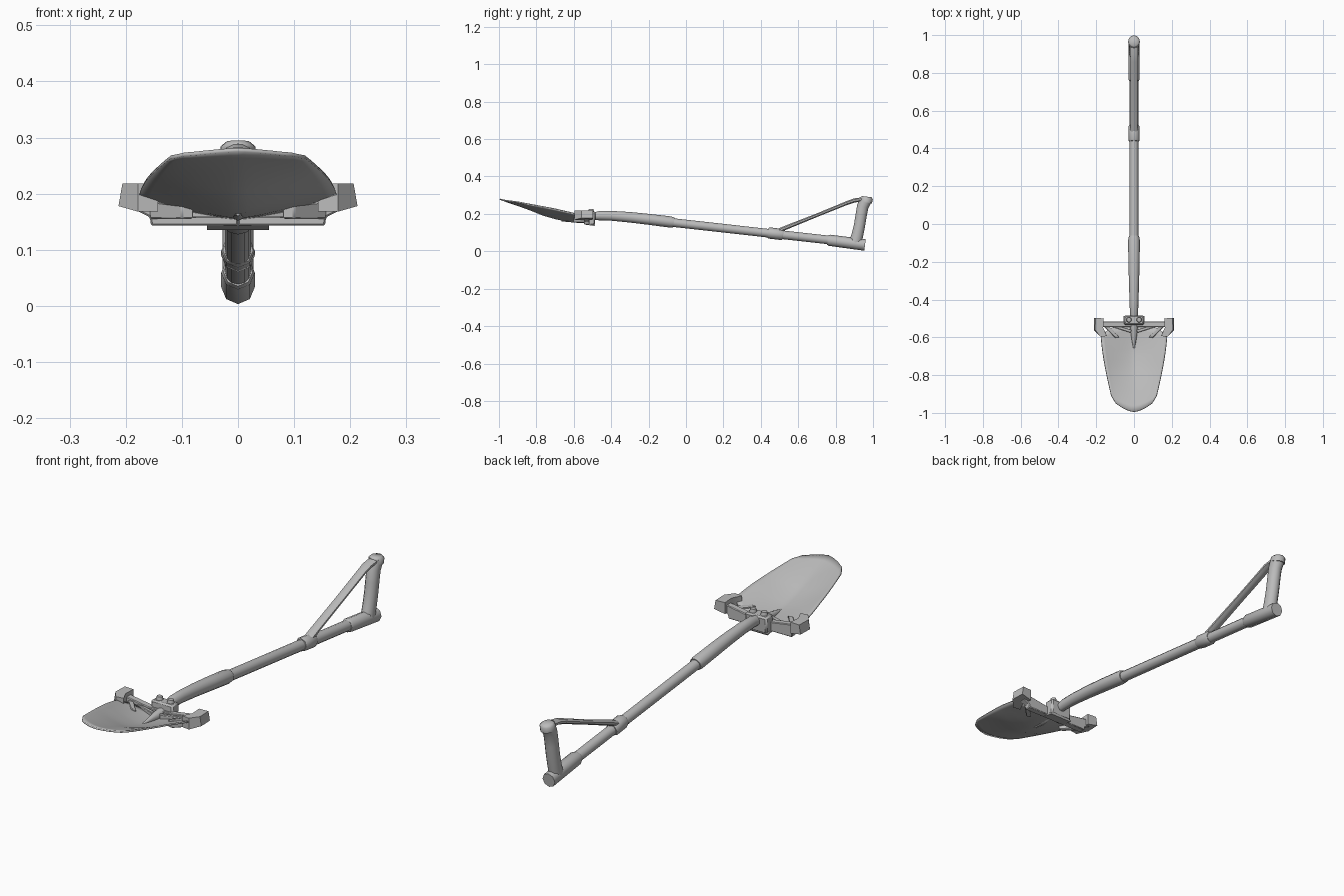
import bpy, bmesh, math
from mathutils import Vector

cube = bpy.data.objects.get("Cube")
if cube:
    bpy.data.objects.remove(cube)

steel = bpy.data.materials.new("grey_steel")
steel.use_nodes = True
steel.diffuse_color = (0.5, 0.5, 0.5, 1)
steel.node_tree.nodes["Principled BSDF"].inputs["Base Color"].default_value = steel.diffuse_color


def finish(name, bm, angle=55, bevel=0, mirror=False):
    bmesh.ops.recalc_face_normals(bm, faces=bm.faces)
    mesh = bpy.data.meshes.new(name)
    bm.to_mesh(mesh)
    bm.free()
    ob = bpy.data.objects.new(name, mesh)
    bpy.context.collection.objects.link(ob)
    mesh.materials.append(steel)
    if mirror:
        ob.modifiers.new("Mirror", 'MIRROR').use_mirror_merge = False
    if bevel:
        ob.modifiers.new("Bevel", 'BEVEL').width = bevel
    bpy.ops.object.select_all(action='DESELECT')
    bpy.context.view_layer.objects.active = ob
    ob.select_set(True)
    bpy.ops.object.shade_smooth_by_angle(angle=math.radians(angle))
    return ob


def tube(name, path, sides=10, turn=0.0):
    """Sweep an ellipse along (y, z, x radius, normal radius) stations."""
    bm = bmesh.new()
    pts = [Vector((0, p[0], p[1])) for p in path]
    rings = []
    for i, (y, z, rx, rn) in enumerate(path):
        d = (pts[min(i + 1, len(pts) - 1)] - pts[max(i - 1, 0)]).normalized()
        n = Vector((0, -d.z, d.y))
        ring = []
        for k in range(sides):
            a = math.tau * k / sides + turn
            ring.append(bm.verts.new(pts[i] + Vector((rx * math.cos(a), 0, 0)) + n * rn * math.sin(a)))
        rings.append(ring)
    for a, b in zip(rings, rings[1:]):
        for k in range(sides):
            j = (k + 1) % sides
            bm.faces.new((a[k], a[j], b[j], b[k]))
    bm.faces.new(rings[0])
    bm.faces.new(rings[-1])
    return finish(name, bm)


def prism(name, outline, axes, low, high, bevel=0, mirror=False):
    """Extrude a 2D outline drawn on two axes along the third one."""
    bm = bmesh.new()
    third = 3 - sum(axes)
    ends = []
    for level in (low, high):
        loop = []
        for u, v in outline:
            co = [0, 0, 0]
            co[axes[0]], co[axes[1]], co[third] = u, v, level
            loop.append(bm.verts.new(co))
        ends.append(loop)
        bm.faces.new(loop)
    for k in range(len(outline)):
        j = (k + 1) % len(outline)
        bm.faces.new((ends[0][k], ends[0][j], ends[1][j], ends[1][k]))
    return finish(name, bm, 30, bevel, mirror)


def lerp_table(table, x):
    for (x0, v0), (x1, v1) in zip(table, table[1:]):
        if x <= x1:
            f = max(0, (x - x0) / (x1 - x0))
            return v0 + (v1 - v0) * f
    return table[-1][1]


# Dished, creased blade
CENTRE = [(-1, 0.28), (-0.92, 0.253), (-0.84, 0.225), (-0.76, 0.193), (-0.68, 0.17), (-0.6, 0.16), (-0.53, 0.157)]
EDGE = [(-1, 0.282), (-0.92, 0.267), (-0.84, 0.252), (-0.7, 0.226), (-0.59, 0.2), (-0.53, 0.19)]
FRONT = [(0, -0.995), (0.25, -0.988), (0.5, -0.974), (0.8, -0.95), (1, -0.91)]
REAR = [(0, -0.53), (0.7, -0.55), (1, -0.59)]
bm = bmesh.new()
rows, cols = 14, 20
grid = []
for r in range(rows + 1):
    s = r / rows
    line = []
    for c in range(cols + 1):
        t = 2 * c / cols - 1
        y = lerp_table(REAR, abs(t)) * (1 - s) + lerp_table(FRONT, abs(t)) * s
        mix = abs(t) ** 1.4
        z = lerp_table(CENTRE, y) * (1 - mix) + lerp_table(EDGE, y) * mix
        line.append(bm.verts.new((t * (0.175 - 0.055 * s ** 1.4), y, z)))
    grid.append(line)
for a, b in zip(grid, grid[1:]):
    for c in range(cols):
        bm.faces.new((a[c], a[c + 1], b[c + 1], b[c]))
blade = finish("blade", bm, 40)
solid = blade.modifiers.new("Solidify", 'SOLIDIFY')
solid.thickness, solid.offset = 0.007, 0

# Shaft, socket and collars
tube("socket", [(-0.5, 0.186, 0.02, 0.02), (-0.46, 0.191, 0.022, 0.025), (-0.4, 0.19, 0.024, 0.026),
                (-0.3, 0.182, 0.027, 0.028), (-0.2, 0.171, 0.03, 0.029), (-0.085, 0.157, 0.031, 0.03),
                (-0.065, 0.154, 0.027, 0.026)], 12)
tube("shaft", [(-0.1, 0.157, 0.023, 0.023), (0.94, 0.041, 0.023, 0.023)], 12)
tube("strut_collar", [(0.438, 0.099, 0.027, 0.026), (0.445, 0.098, 0.03, 0.03),
                      (0.512, 0.09, 0.03, 0.03), (0.52, 0.089, 0.027, 0.026)], 8)
tube("end_sleeve", [(0.757, 0.06, 0.026, 0.025), (0.767, 0.059, 0.03, 0.03), (0.957, 0.034, 0.03, 0.031)], 8)

# Grip and its brace
tube("grip", [(0.905, 0.045, 0.028, 0.034), (0.917, 0.09, 0.028, 0.031), (0.928, 0.14, 0.028, 0.03),
              (0.936, 0.19, 0.028, 0.03), (0.945, 0.24, 0.028, 0.031), (0.962, 0.276, 0.03, 0.033)], 12)
tube("grip_cap", [(0.962, 0.262, 0.031, 0.033), (0.966, 0.284, 0.031, 0.033), (0.967, 0.292, 0.022, 0.025)], 12)
tube("brace", [(0.47, 0.098, 0.022, 0.014), (0.53, 0.125, 0.021, 0.012), (0.7, 0.193, 0.02, 0.01),
               (0.86, 0.258, 0.02, 0.011), (0.9, 0.272, 0.022, 0.012), (0.96, 0.28, 0.022, 0.012)], 8, math.pi / 8)

# Socket block with base plate and rivets
prism("socket_block", [(-0.535, 0.142), (-0.487, 0.138), (-0.483, 0.212), (-0.533, 0.214)],
      (1, 2), -0.053, 0.053, 0.007)
prism("base_plate", [(-0.54, 0.143), (-0.49, 0.135), (-0.487, 0.141), (-0.537, 0.149)], (1, 2), -0.055, 0.055)
for side, x in (("left", 0.027), ("right", -0.027)):
    bm = bmesh.new()
    bmesh.ops.create_cone(bm, cap_ends=True, segments=12, radius1=0.016, radius2=0.012, depth=0.02)
    bmesh.ops.translate(bm, verts=bm.verts, vec=(x, -0.507, 0.217))
    finish(side + "_rivet", bm, 40)

# Crossbar, foot treads and stiffening struts
prism("crossbar", [(0, 0.143), (0.155, 0.143), (0.157, 0.158), (0.185, 0.172), (0.185, 0.203), (0.155, 0.2),
                   (0.06, 0.185), (0, 0.185)], (0, 2), -0.545, -0.515, 0.003, True)
tread = prism("foot_treads", [(0.16, -0.5), (0.207, -0.497), (0.209, -0.56), (0.178, -0.597), (0.143, -0.593),
                              (0.163, -0.55)], (0, 1), 0.168, 0.218, 0, True)
for v in tread.data.vertices:
    if v.co.x > 0.2:
        v.co.x += 0.004 if v.co.z < 0.2 else -0.003
        v.co.z += 0.01 if v.co.z < 0.2 else 0
prism("diagonal_struts", [(0.15, -0.52), (0.158, -0.545), (0.1, -0.603), (0.078, -0.6)], (0, 1), 0.155, 0.188, 0.003, True)
prism("inner_struts", [(0.125, -0.53), (0.125, -0.542), (0.02, -0.575), (0.01, -0.56)], (0, 1), 0.158, 0.182, 0.002, True)
tube("centre_rib", [(-0.53, 0.172, 0.022, 0.02), (-0.58, 0.17, 0.017, 0.018), (-0.665, 0.166, 0.004, 0.006)], 8)
